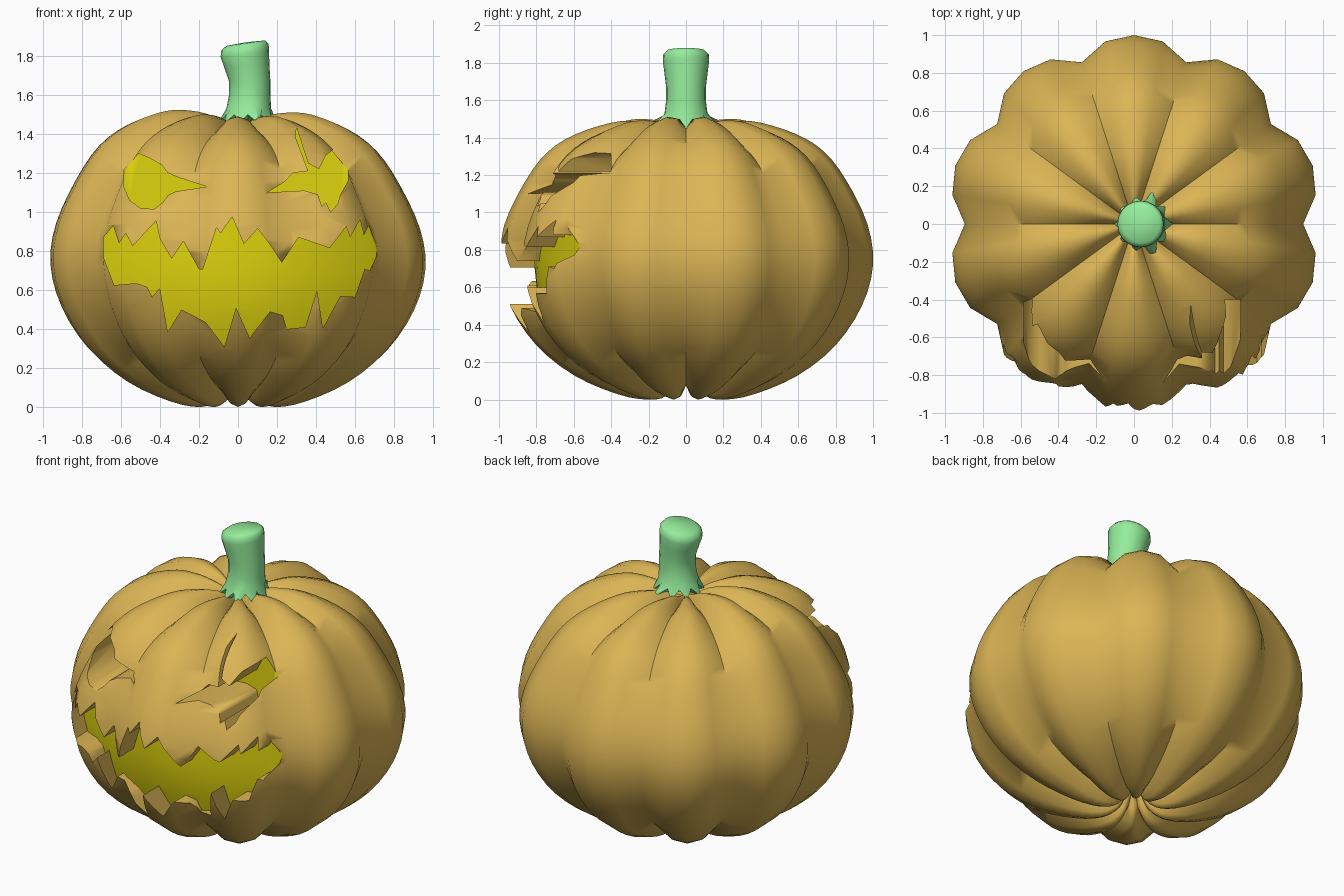
import bpy, bmesh, math
from mathutils import Vector

if "Cube" in bpy.data.objects:
    bpy.data.objects.remove(bpy.data.objects["Cube"])

SEG = 40
PROFILE = [(0, .18), (.05, .12), (.1, .04), (.2, 0), (.37, .03), (.6, .13), (.8, .29),
           (.94, .5), (1, .72), (.97, .94), (.86, 1.18), (.74, 1.355), (.59, 1.465),
           (.4, 1.53), (.26, 1.53), (.14, 1.5), (.06, 1.455), (0, 1.44)]
LEFT_EYE = [(-.51, 1.30), (-.45, 1.275), (-.39, 1.24), (-.36, 1.20), (-.30, 1.175),
            (-.16, 1.13), (-.32, 1.105), (-.36, 1.085), (-.385, 1.05), (-.43, 1.015),
            (-.50, 1.02), (-.555, 1.06), (-.585, 1.13), (-.585, 1.215)]
RIGHT_EYE = [(.30, 1.435), (.33, 1.34), (.36, 1.25), (.415, 1.22), (.45, 1.29), (.50, 1.33),
             (.56, 1.28), (.565, 1.16), (.525, 1.09), (.51, 1.04), (.475, 1.0), (.45, 1.05),
             (.43, 1.03), (.41, 1.09), (.34, 1.11), (.15, 1.10), (.24, 1.155), (.28, 1.20),
             (.36, 1.21), (.295, 1.385)]
MOUTH = [(-.69, .87), (-.64, .93), (-.61, .84), (-.575, .89), (-.54, .825), (-.42, .955),
         (-.40, .86), (-.34, .76), (-.28, .85), (-.20, .705), (-.18, .705), (-.11, .92),
         (-.09, .89), (-.03, .975), (.03, .835), (.10, .915), (.155, .845), (.225, .74),
         (.31, .87), (.47, .815), (.555, .925), (.575, .87), (.625, .96), (.645, .88),
         (.67, .93), (.71, .825), (.71, .775), (.675, .70), (.65, .71), (.60, .565),
         (.525, .57), (.435, .405), (.405, .60), (.345, .41), (.25, .40), (.23, .47),
         (.165, .49), (.06, .355), (-.01, .51), (-.07, .31), (-.165, .435), (-.29, .50),
         (-.36, .385), (-.40, .61), (-.44, .565), (-.465, .615), (-.52, .635), (-.635, .625),
         (-.69, .77)]


def material(name, rgb):
    m = bpy.data.materials.new(name)
    m.diffuse_color = (*rgb, 1)
    m.use_nodes = True
    m.node_tree.nodes["Principled BSDF"].inputs["Base Color"].default_value = m.diffuse_color
    return m


def add_object(name, bm, mat):
    bmesh.ops.recalc_face_normals(bm, faces=bm.faces[:])
    me = bpy.data.meshes.new(name)
    bm.to_mesh(me)
    bm.free()
    ob = bpy.data.objects.new(name, me)
    bpy.context.collection.objects.link(ob)
    me.materials.append(mat)
    return ob


def smooth(ob, angle):
    bpy.ops.object.select_all(action='DESELECT')
    ob.select_set(True)
    bpy.context.view_layer.objects.active = ob
    bpy.ops.object.shade_smooth_by_angle(angle=math.radians(angle))


def subtract(ob, cutter):
    """Carve cutter out of ob, carrying the cutter's colours over."""
    cutter.hide_render = True
    mod = ob.modifiers.new("carve", 'BOOLEAN')
    mod.operation, mod.solver, mod.object = 'DIFFERENCE', 'EXACT', cutter
    mod.material_mode = 'TRANSFER'
    bpy.context.view_layer.objects.active = ob
    bpy.ops.object.modifier_apply(modifier=mod.name)
    bpy.data.objects.remove(cutter)


def loft(rings, bottom, top):
    """Skin closed rings and close both ends with a fan."""
    bm = bmesh.new()
    vs = [[bm.verts.new(p) for p in ring] for ring in rings]
    ends = bm.verts.new(bottom), bm.verts.new(top)
    n = len(rings[0])
    for i in range(n):
        j = (i + 1) % n
        for a, b in zip(vs, vs[1:]):
            bm.faces.new((a[i], a[j], b[j], b[i]))
        bm.faces.new((ends[0], vs[0][j], vs[0][i]))
        bm.faces.new((ends[1], vs[-1][i], vs[-1][j]))
    return bm


def spline(pts, sub):
    """Catmull-Rom curve through the profile points."""
    p = [Vector(q) for q in pts]
    p = [2 * p[0] - p[1]] + p + [2 * p[-1] - p[-2]]
    out = []
    for a, b, c, d in zip(p, p[1:], p[2:], p[3:]):
        for k in range(sub):
            t = k / sub
            out.append(.5 * (2 * b + (c - a) * t + (2 * a - 5 * b + 4 * c - d) * t * t
                             + (3 * b - a - 3 * c + d) * t ** 3))
    return out + [p[-2]]


def pumpkin():
    """Ten-lobed gourd, slightly lower at front and back."""
    def point(r, z, ang):
        lobe = abs(math.cos(5 * (ang - math.radians(18)))) ** .7
        s = 1 - .1 * (1 - lobe) * min(1, r / .15)
        x, y, h = r * s * math.cos(ang), r * s * math.sin(ang), .75 + (z - .75) * s
        h -= .2 * abs(y) * (1 - abs(y)) * max(0, h - .75) / .75
        return x * .995, y, h - .015 * x * h
    curve = spline(PROFILE, 3)
    rings = [[point(max(r, .005), z, 2 * math.pi * i / SEG) for i in range(SEG)]
             for r, z in curve[1:-1]]
    return loft(rings, point(*curve[0], 0), point(*curve[-1], 0))


orange = material("orange_skin", (.71, .46, .09))
yellow = material("yellow_glow", (.74, .66, .004))
green = material("green_stem", (.30, .85, .33))

# Block whose front gives the pocket floors: curved for the mouth, flat for the eyes
STEPS = 24
rings = []
for z in (.1, .3, .4, .5, .6, .7, .8, .984, .986, 1.6):
    xs = [-1 + 2 * i / STEPS for i in range(STEPS + 1)]
    depth = (lambda x: -.40) if z > .985 else (
        lambda x: -.81 + .48 * x * x + .5 * min(0, z - .75) ** 2)
    rings.append([(x, depth(x), z) for x in xs] + [(1, .4, z), (-1, .4, z)])
floor = add_object("pocket_floor", loft(rings, (0, .2, .1), (0, .2, 1.6)), yellow)
smooth(floor, 40)

# Face-shaped cutters trimmed to the floors
bm = bmesh.new()
for outline in (LEFT_EYE, RIGHT_EYE, MOUTH):
    f = bm.faces.new([bm.verts.new((x, -1.2, z)) for x, z in outline])
    ext = bmesh.ops.extrude_face_region(bm, geom=[f], use_keep_orig=True)["geom"]
    bmesh.ops.translate(bm, vec=(0, 1.4, 0),
                        verts=[v for v in ext if isinstance(v, bmesh.types.BMVert)])
cutter = add_object("face_cutter", bm, orange)
subtract(cutter, floor)

# Body with the face carved as pockets with yellow floors
body = add_object("pumpkin_body", pumpkin(), orange)
subtract(body, cutter)
smooth(body, 58)

# Stem with a star-shaped foot running into the grooves
N = 20
foot = []
for i in range(N):
    a = 2 * math.pi * i / N
    r, z = (.115, 1.5) if i % 2 else ((.2 if i in (4, 16) else .155), 1.45)
    foot.append((.05 + r * math.cos(a), r * math.sin(a), z))
rings = [foot]
for cx, r, z, tilt in [(.055, .115, 1.53, 0), (.06, .106, 1.6, 0), (.06, .106, 1.67, 0),
                       (.045, .116, 1.75, .06), (.035, .124, 1.81, .14),
                       (.035, .122, 1.845, .14), (.04, .1, 1.866, .14)]:
    rings.append([(cx + r * math.cos(a), r * math.sin(a), z + tilt * r * math.cos(a))
                  for a in (2 * math.pi * i / N for i in range(N))])
smooth(add_object("stem", loft(rings, (.05, 0, 1.46), (.04, 0, 1.87)), green), 60)
